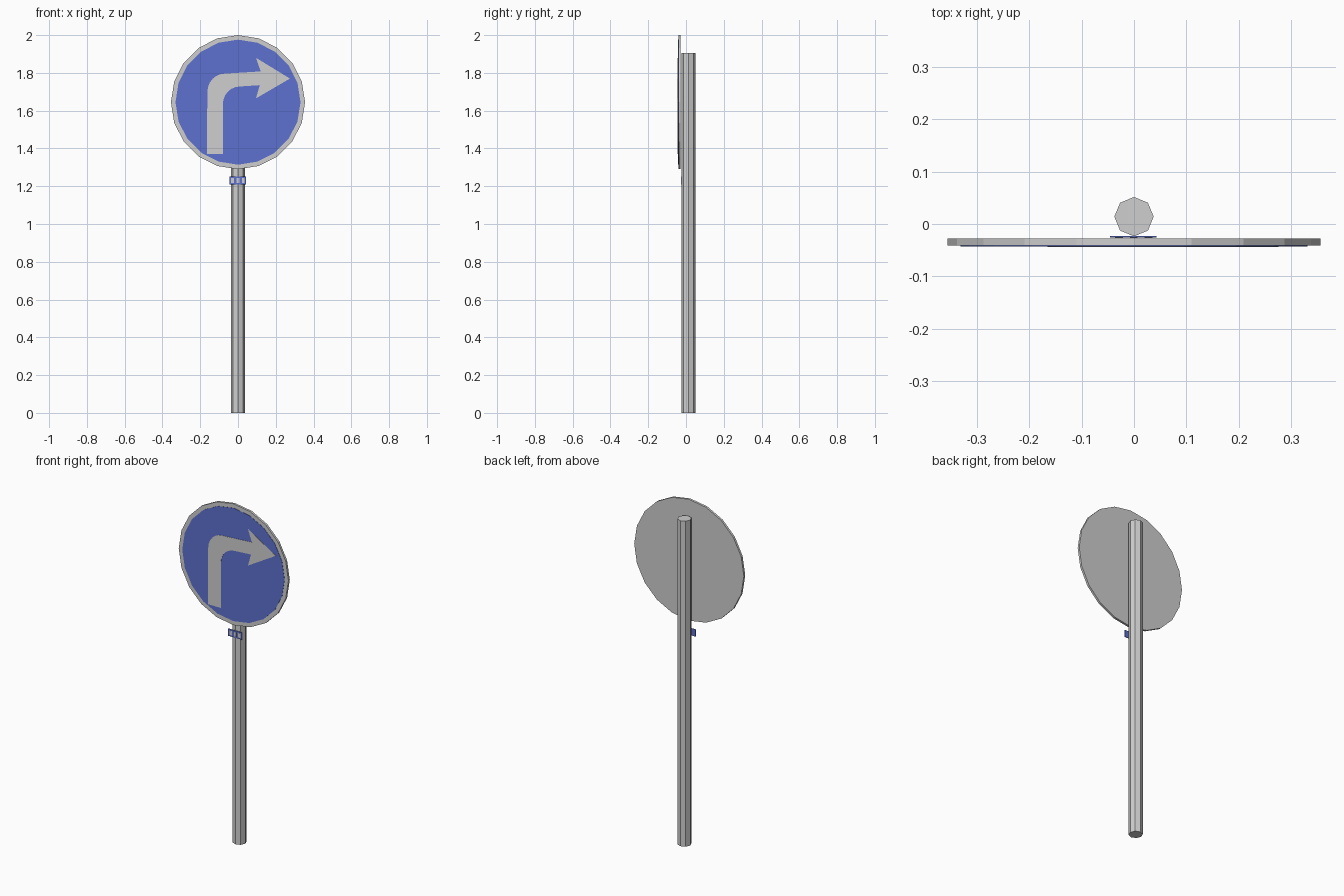
import bpy, math

if "Cube" in bpy.data.objects:
    bpy.data.objects.remove(bpy.data.objects["Cube"])


def material(name, rgb):
    m = bpy.data.materials.new(name)
    m.diffuse_color = (*rgb, 1)
    m.use_nodes = True
    m.node_tree.nodes["Principled BSDF"].inputs["Base Color"].default_value = m.diffuse_color
    return m


GREY = material("light grey", (0.62, 0.62, 0.62))
BLUE = material("sign blue", (0.11, 0.165, 0.62))


def add_mesh(name, verts, faces, mat):
    me = bpy.data.meshes.new(name)
    me.from_pydata(verts, [], faces)
    me.materials.append(mat)
    ob = bpy.data.objects.new(name, me)
    bpy.context.collection.objects.link(ob)
    return ob


def plate(name, outline, y_front, y_back, mat):
    """Extrude an (x, z) outline, listed counter-clockwise from the front, along y."""
    n = len(outline)
    verts = [(x, y_front, z) for x, z in outline] + [(x, y_back, z) for x, z in outline]
    faces = [tuple(range(n)), tuple(range(2 * n - 1, n - 1, -1))]
    faces += [(i, i + n, (i + 1) % n + n, (i + 1) % n) for i in range(n)]
    return add_mesh(name, verts, faces, mat)


def ring(r, n, cx, cz):
    return [(cx + r * math.cos(2 * math.pi * i / n), cz + r * math.sin(2 * math.pi * i / n))
            for i in range(n)]


def arc(cx, cz, rx, rz, a0, a1, n=6):
    pts = []
    for i in range(n + 1):
        a = math.radians(a0 + (a1 - a0) * i / n)
        pts.append((cx + rx * math.cos(a), cz + rz * math.sin(a)))
    return pts


def rect(x0, x1, z0, z1):
    return [(x0, z0), (x1, z0), (x1, z1), (x0, z1)]


# eight-sided pole
bpy.ops.mesh.primitive_cylinder_add(vertices=8, radius=0.0375, depth=1.905,
                                    location=(0, 0.014, 0.9525))
pole = bpy.context.object
pole.name = "pole"
pole.data.materials.append(GREY)

# twenty-sided sign disc with a blue face inside the grey rim
CZ = 1.645
plate("sign_disc", ring(0.355, 20, 0, CZ), -0.041, -0.028, GREY)
plate("blue_face", ring(0.331, 20, 0, CZ), -0.0425, -0.040, BLUE)

# right-turn arrow
arrow = [(-0.165, 1.37), (-0.08, 1.37)]
arrow += arc(0.01, 1.635, 0.09, 0.093, 180, 90)          # inner bend
arrow += [(0.115, 1.735), (0.095, 1.665), (0.275, 1.77), (0.095, 1.88), (0.12, 1.808)]
arrow += arc(-0.07, 1.70, 0.092, 0.096, 90, 180)         # outer bend
plate("turn_arrow", arrow, -0.044, -0.042, GREY)

# small label plate on the pole, blue with pale patches
plate("label_plate", rect(-0.046, 0.043, 1.21, 1.252), -0.026, -0.023, BLUE)
for i, x in enumerate((-0.036, -0.008, 0.020)):
    plate(f"label_patch_{i + 1}", rect(x, x + 0.015, 1.218, 1.244), -0.027, -0.0255, GREY)
